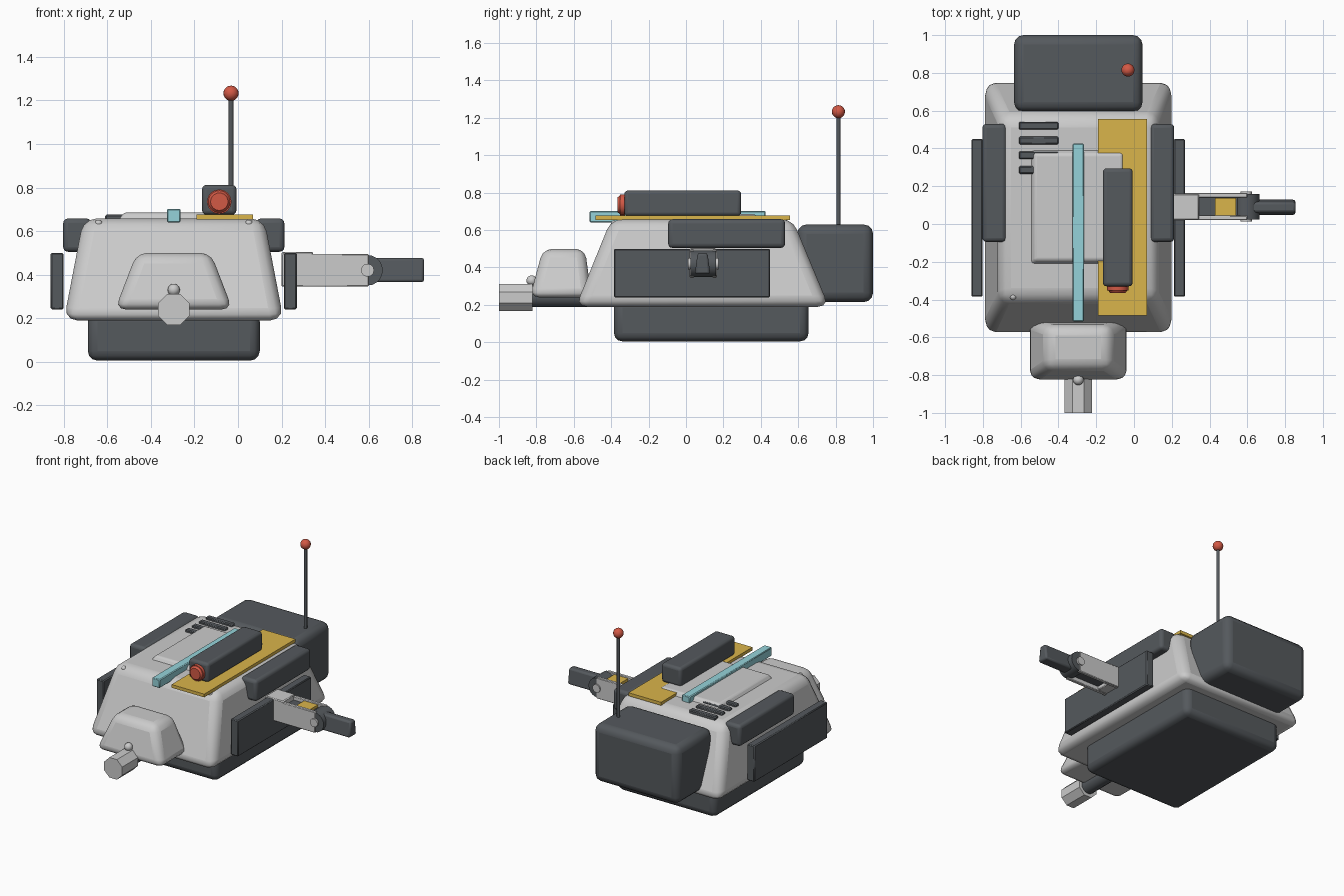
import bpy, bmesh, math
from mathutils import Matrix, Vector

if "Cube" in bpy.data.objects:
    bpy.data.objects.remove(bpy.data.objects["Cube"])

CX = -0.295  # centre line of the hull


def material(name, color):
    m = bpy.data.materials.new(name)
    m.diffuse_color = (*color, 1)
    m.use_nodes = True
    m.node_tree.nodes["Principled BSDF"].inputs["Base Color"].default_value = m.diffuse_color
    return m


DARK = material("dark_grey", (0.09, 0.10, 0.11))
LIGHT = None
YELLOW = material("yellow", (0.70, 0.46, 0.07))
RED = material("red", (0.65, 0.10, 0.06))
CYAN = material("cyan", (0.30, 0.65, 0.70))


def finish(name, bm, mat, bevel=0, segs=3):
    bmesh.ops.recalc_face_normals(bm, faces=bm.faces)
    me = bpy.data.meshes.new(name)
    bm.to_mesh(me)
    bm.free()
    ob = bpy.data.objects.new(name, me)
    bpy.context.collection.objects.link(ob)
    if mat:
        me.materials.append(mat)
    if bevel:
        b = ob.modifiers.new("bevel", 'BEVEL')
        b.width, b.segments, b.limit_method = bevel, segs, 'NONE'
    bpy.ops.object.select_all(action='DESELECT')
    ob.select_set(True)
    bpy.context.view_layer.objects.active = ob
    bpy.ops.object.shade_smooth_by_angle(angle=math.radians(35))
    return ob


def block(name, x, y, z, mat=None, bevel=0, top=None, segs=3):
    """Box from ranges; top = (x range, y range) turns it into a frustum."""
    tx, ty = top or (x, y)
    bm = bmesh.new()
    rings = []
    for (xr, yr, h) in ((x, y, z[0]), (tx, ty, z[1])):
        rings.append([bm.verts.new((xr[i], yr[j], h)) for i, j in ((0, 0), (1, 0), (1, 1), (0, 1))])
    lo, hi = rings
    bm.faces.new(lo)
    bm.faces.new(hi)
    for i in range(4):
        k = (i + 1) % 4
        bm.faces.new((lo[i], lo[k], hi[k], hi[i]))
    return finish(name, bm, mat, bevel, segs)


def rod(name, a, b, r, mat=None, sides=16, r2=None, spin=0):
    """Cylinder or cone from point a to point b."""
    a, b = Vector(a), Vector(b)
    bm = bmesh.new()
    rot = (b - a).to_track_quat('Z', 'Y').to_matrix().to_4x4()
    mtx = Matrix.Translation((a + b) / 2) @ rot @ Matrix.Rotation(spin, 4, 'Z')
    bmesh.ops.create_cone(bm, cap_ends=True, segments=sides, radius1=r,
                          radius2=r if r2 is None else r2, depth=(b - a).length, matrix=mtx)
    return finish(name, bm, mat)


def ball(name, p, r, mat=None):
    bm = bmesh.new()
    bmesh.ops.create_uvsphere(bm, u_segments=16, v_segments=10, radius=r,
                              matrix=Matrix.Translation(p))
    return finish(name, bm, mat)


# Main masses
block("base", (-0.69, 0.10), (-0.385, 0.655), (0.005, 0.23), DARK, 0.045)
block("hull", (-0.80, 0.21), (-0.59, 0.765), (0.19, 0.658), LIGHT, 0.06,
      top=((-0.71, 0.12), (-0.40, 0.57)))
block("rear_pack", (-0.635, 0.045), (0.595, 1.0), (0.215, 0.63), DARK, 0.05)
block("nose", (-0.565, -0.025), (-0.835, -0.505), (0.24, 0.50), LIGHT, 0.05,
      top=((-0.465, -0.125), (-0.765, -0.54)))

# Front barrel and sight
rod("barrel", (CX, -0.84, 0.24), (CX, -0.50, 0.24), 0.052, DARK)
rod("muzzle", (CX, -1.0, 0.24), (CX, -0.82, 0.24), 0.078, LIGHT, 8, spin=math.pi / 8)
rod("sight_post", (CX, -0.825, 0.29), (CX, -0.825, 0.33), 0.014)
ball("sight", (CX, -0.825, 0.33), 0.028)

# Antenna
rod("antenna", (-0.032, 0.815, 0.60), (-0.032, 0.815, 1.23), 0.011, DARK, 12)
ball("antenna_tip", (-0.032, 0.815, 1.233), 0.035, RED)

# Side pods, skirts and bolts on both sides
for s, side in ((-1, "left"), (1, "right")):
    def span(inner, outer):
        return tuple(sorted((CX + s * inner, CX + s * outer)))
    block(f"pod_{side}", span(0.38, 0.508), (-0.095, 0.53), (0.505, 0.658), DARK, 0.022)
    block(f"skirt_{side}", span(0.506, 0.565), (-0.385, 0.45), (0.24, 0.50), DARK, 0.006, segs=1)
    ball(f"bolt_{side}", (CX + s * 0.345, -0.385, 0.635), 0.017)

# Roof details
block("roof_hatch", (-0.555, -0.035), (-0.22, 0.40), (0.64, 0.685), LIGHT, 0.012,
      top=((-0.525, -0.065), (-0.19, 0.37)))
block("yellow_panel", (-0.19, 0.07), (-0.485, 0.555), (0.654, 0.677), YELLOW)
block("roof_box", (-0.165, -0.007), (-0.33, 0.295), (0.675, 0.812), DARK, 0.02)
rod("lens_rim", (-0.086, -0.325, 0.735), (-0.086, -0.352, 0.735), 0.056, RED, 24)
rod("lens", (-0.086, -0.35, 0.735), (-0.086, -0.366, 0.735), 0.052, RED, 24, 0.040)
block("light_tube", (-0.326, -0.264), (-0.515, 0.425), (0.64, 0.702), CYAN, 0.005, segs=1)
for i in range(4):
    y = 0.52 - i * 0.078
    block(f"vent_{i + 1}", (-0.61, -0.40), (y - 0.02, y + 0.02), (0.64, 0.675), DARK, 0.006, segs=1)

# Right arm
block("arm_root", (0.20, 0.345), (0.02, 0.16), (0.35, 0.505), LIGHT, 0.006, segs=1)
for n, y in (("front", 0.02), ("back", 0.14)):
    block(f"arm_rail_{n}", (0.20, 0.60), (y, y + 0.025), (0.345, 0.495), LIGHT, 0.004, segs=1)
block("arm_core", (0.33, 0.58), (0.045, 0.14), (0.375, 0.47), DARK)
block("arm_marker", (0.43, 0.54), (0.042, 0.138), (0.46, 0.488), YELLOW)
rod("elbow", (0.595, 0.025, 0.42), (0.595, 0.16, 0.42), 0.07, DARK, 20)
for n, y in (("front", 0.02), ("back", 0.165)):
    rod(f"elbow_bolt_{n}", (0.595, y - 0.008, 0.42), (0.595, y + 0.008, 0.42), 0.03, LIGHT, 12)
block("forearm", (0.60, 0.855), (0.047, 0.13), (0.365, 0.477), DARK, 0.012,
      top=((0.60, 0.855), (0.062, 0.115)), segs=2)
